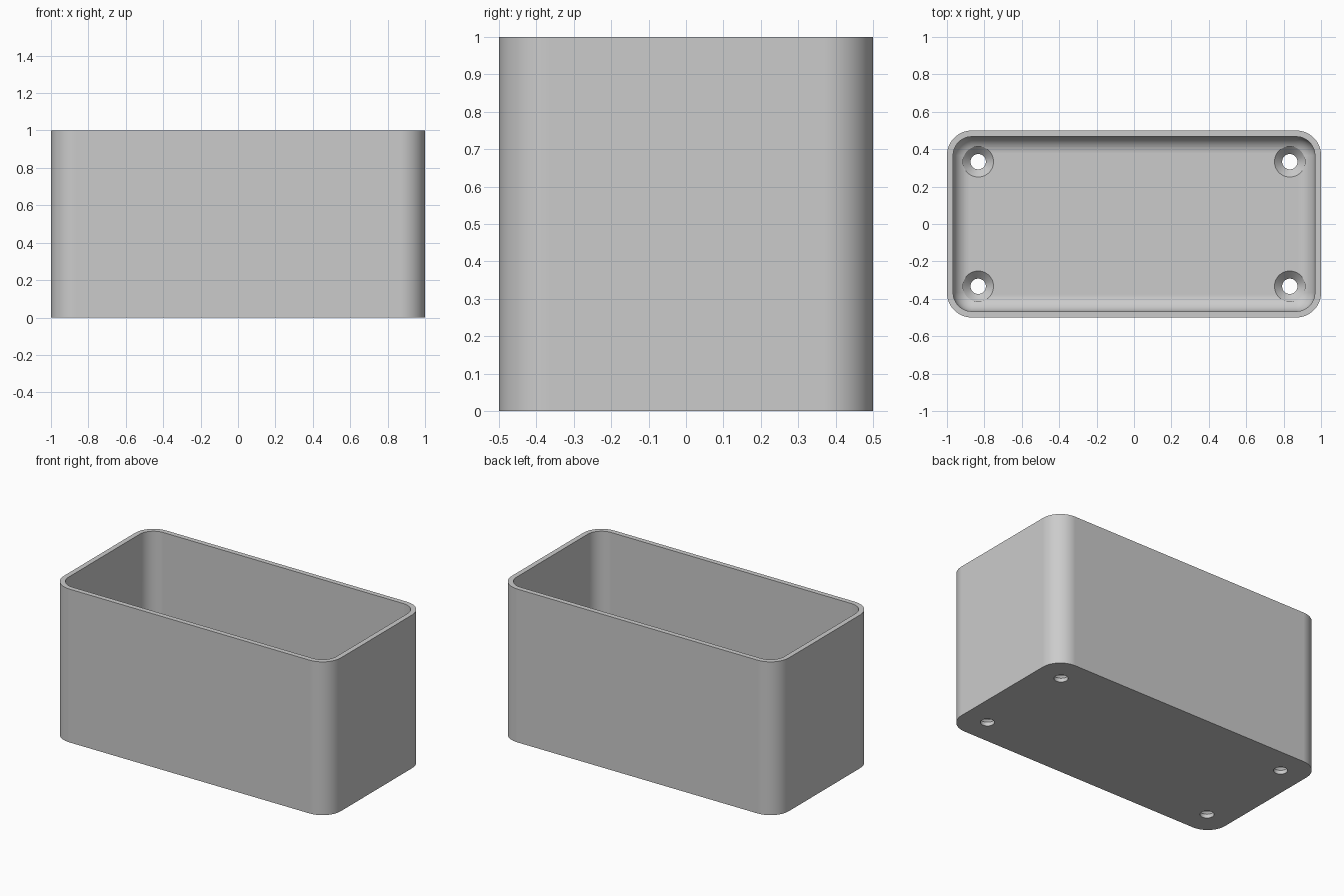
import bpy, bmesh, math

cube = bpy.data.objects.get("Cube")
if cube:
    bpy.data.objects.remove(cube, do_unlink=True)

HALF_X, HALF_Y, HEIGHT = 1.0, 0.5, 1.0
WALL, FLOOR = 0.033, 0.067
CORNER, FILLET = 0.133, 0.09
SEGS = 12

grey = bpy.data.materials.new("light grey")
grey.use_nodes = True
colour = (0.6, 0.6, 0.6, 1)
grey.diffuse_color = colour
grey.node_tree.nodes["Principled BSDF"].inputs["Base Color"].default_value = colour


def rounded_loop(bm, inset, z):
    """Rounded rectangle of vertices, inset from the outer outline."""
    r = CORNER - inset
    cx, cy = HALF_X - CORNER, HALF_Y - CORNER
    verts = []
    for q, (sx, sy) in enumerate([(1, 1), (-1, 1), (-1, -1), (1, -1)]):
        for i in range(SEGS + 1):
            a = (q + i / SEGS) * math.pi / 2
            verts.append(bm.verts.new((sx * cx + r * math.cos(a),
                                       sy * cy + r * math.sin(a), z)))
    return verts


def bridge(bm, low, high):
    n = len(low)
    for i in range(n):
        j = (i + 1) % n
        bm.faces.new((low[i], low[j], high[j], high[i]))


def skin(bm, loops):
    """Close a stack of loops into a solid."""
    for low, high in zip(loops, loops[1:]):
        bridge(bm, low, high)
    bm.faces.new(loops[0][::-1])
    bm.faces.new(loops[-1])


def make_object(name, bm):
    bmesh.ops.recalc_face_normals(bm, faces=bm.faces)
    mesh = bpy.data.meshes.new(name)
    bm.to_mesh(mesh)
    bm.free()
    mesh.materials.append(grey)
    obj = bpy.data.objects.new(name, mesh)
    bpy.context.collection.objects.link(obj)
    return obj


# Open box: outer wall, rim, inner wall, rounded transition to the floor
bm = bmesh.new()
rings = [(0, 0), (0, HEIGHT), (WALL, HEIGHT)]
for i in range(SEGS + 1):
    a = i / SEGS * math.pi / 2
    rings.append((WALL + FILLET * (1 - math.cos(a)),
                  FLOOR + FILLET * (1 - math.sin(a))))
skin(bm, [rounded_loop(bm, inset, z) for inset, z in rings])
box = make_object("open_box", bm)

# Countersunk screw holes near the floor corners
bm = bmesh.new()
hole_profile = [(0.041, -0.1), (0.041, 0.025), (0.082, FLOOR), (0.082, 0.25)]
SIDES = 48
for sx in (-1, 1):
    for sy in (-1, 1):
        loops = []
        for r, z in hole_profile:
            loops.append([bm.verts.new((sx * 0.833 + r * math.cos(k * math.tau / SIDES),
                                        sy * 0.333 + r * math.sin(k * math.tau / SIDES), z))
                          for k in range(SIDES)])
        skin(bm, loops)
cutter = make_object("screw_hole_cutter", bm)
cutter.hide_render = True

# Cut the holes, then drop the helper
cut = box.modifiers.new("screw_holes", 'BOOLEAN')
cut.operation = 'DIFFERENCE'
cut.solver = 'EXACT'
cut.object = cutter
bpy.ops.object.select_all(action='DESELECT')
box.select_set(True)
bpy.context.view_layer.objects.active = box
bpy.ops.object.modifier_apply(modifier=cut.name)
bpy.data.objects.remove(cutter, do_unlink=True)

# Smooth rounded corners while keeping flat walls flat
bpy.ops.object.shade_smooth_by_angle(angle=math.radians(25))
weighted = box.modifiers.new("weighted_normals", 'WEIGHTED_NORMAL')
weighted.keep_sharp = True
